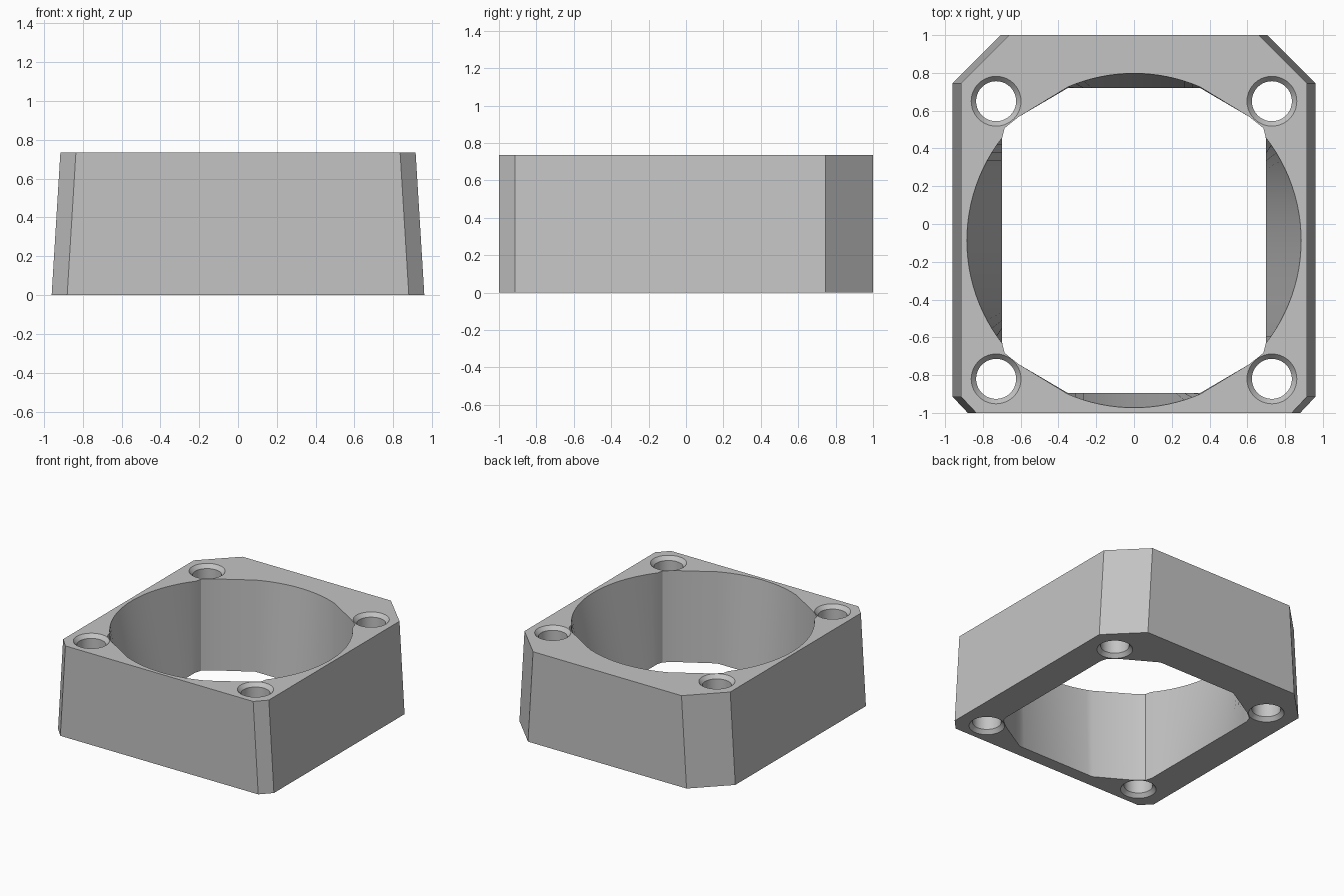
import bpy, bmesh
from math import sin, cos, pi, radians

if "Cube" in bpy.data.objects:
    bpy.data.objects.remove(bpy.data.objects["Cube"], do_unlink=True)

H = 0.735            # body height
BORE_Y = -0.0875     # centre of the main opening
BORE_R = 0.885
RIM = 0.03           # depth of the bevel on the screw holes

bm = bmesh.new()


def loop(points, z):
    """Closed ring of vertices at one height."""
    return [bm.verts.new((x, y, z)) for x, y in points]


def bridge(a, b):
    """Wall of quads between two rings of equal length."""
    n = len(a)
    for i in range(n):
        j = (i + 1) % n
        bm.faces.new((a[i], a[j], b[j], b[i]))


def cap(rings, direction):
    """Flat face bounded by an outer ring with holes cut in it."""
    edges = [bm.edges.get((r[i - 1], r[i])) for r in rings for i in range(len(r))]
    bmesh.ops.triangle_fill(bm, edges=edges, use_beauty=True,
                            normal=(0, 0, direction))


def mirror_quadrant(q):
    """Quarter outline, from +x axis to +y axis, to a full ring."""
    half = q + [(-x, y) for x, y in reversed(q[:-1])]
    full = half + [(x, -y) for x, y in reversed(half[1:-1])]
    return [(x, y + BORE_Y) for x, y in full]


def outline(half_width):
    """Body outline with small front and large back corner cuts."""
    w = half_width
    right = [(w - 0.08, -1), (w, -0.915), (w, 0.745), (w - 0.255, 1)]
    return right + [(-x, y) for x, y in reversed(right)]


def circle(cx, cy, r, n=40):
    return [(cx + r * cos(2 * pi * i / n), cy + r * sin(2 * pi * i / n))
            for i in range(n)]


# Outer walls, leaning in on the two long sides
bottom_rings = [loop(outline(0.96), 0)]
top_rings = [loop(outline(0.915), H)]
bridge(bottom_rings[0], top_rings[0])

# Main opening: round at the top, blending to a cut-corner rectangle below
upper, lower = [], []
for i in range(13):
    a = radians(38 * i / 12)
    upper.append((BORE_R * cos(a), BORE_R * sin(a)))
    lower.append((0.70, BORE_R * sin(a)))
for dx, dy in ((0.685, 0.595), (0.655, 0.62), (0.61, 0.655)):
    upper.append((dx, dy))
    lower.append((dx, dy))
for i in range(9):
    a = radians(66.7 + 23.3 * i / 8)
    x = BORE_R * cos(a) if i < 8 else 0
    upper.append((x, BORE_R * sin(a)))
    lower.append((x, 0.8075))
bottom_rings.append(loop(mirror_quadrant(lower), 0))
top_rings.append(loop(mirror_quadrant(upper), H))
bridge(bottom_rings[1], top_rings[1])

# Four screw holes, bevelled at both ends
for cx in (-0.73, 0.73):
    for cy in (-0.82, 0.65):
        rings = [loop(circle(cx, cy, r), z) for r, z in
                 ((0.132, 0), (0.106, RIM), (0.106, H - RIM), (0.132, H))]
        for a, b in zip(rings, rings[1:]):
            bridge(a, b)
        bottom_rings.append(rings[0])
        top_rings.append(rings[-1])

# Flat bottom and top faces
cap(bottom_rings, -1)
cap(top_rings, 1)
bmesh.ops.recalc_face_normals(bm, faces=bm.faces[:])

mesh = bpy.data.meshes.new("duct_body")
bm.to_mesh(mesh)
bm.free()
body = bpy.data.objects.new("duct_body", mesh)
bpy.context.collection.objects.link(body)

# Single plain grey
grey = bpy.data.materials.new("plain grey")
grey.use_nodes = True
colour = (0.55, 0.55, 0.55, 1)
grey.diffuse_color = colour
grey.node_tree.nodes["Principled BSDF"].inputs["Base Color"].default_value = colour
mesh.materials.append(grey)

bpy.ops.object.select_all(action='DESELECT')
body.select_set(True)
bpy.context.view_layer.objects.active = body
bpy.ops.object.shade_smooth_by_angle(angle=radians(25))
